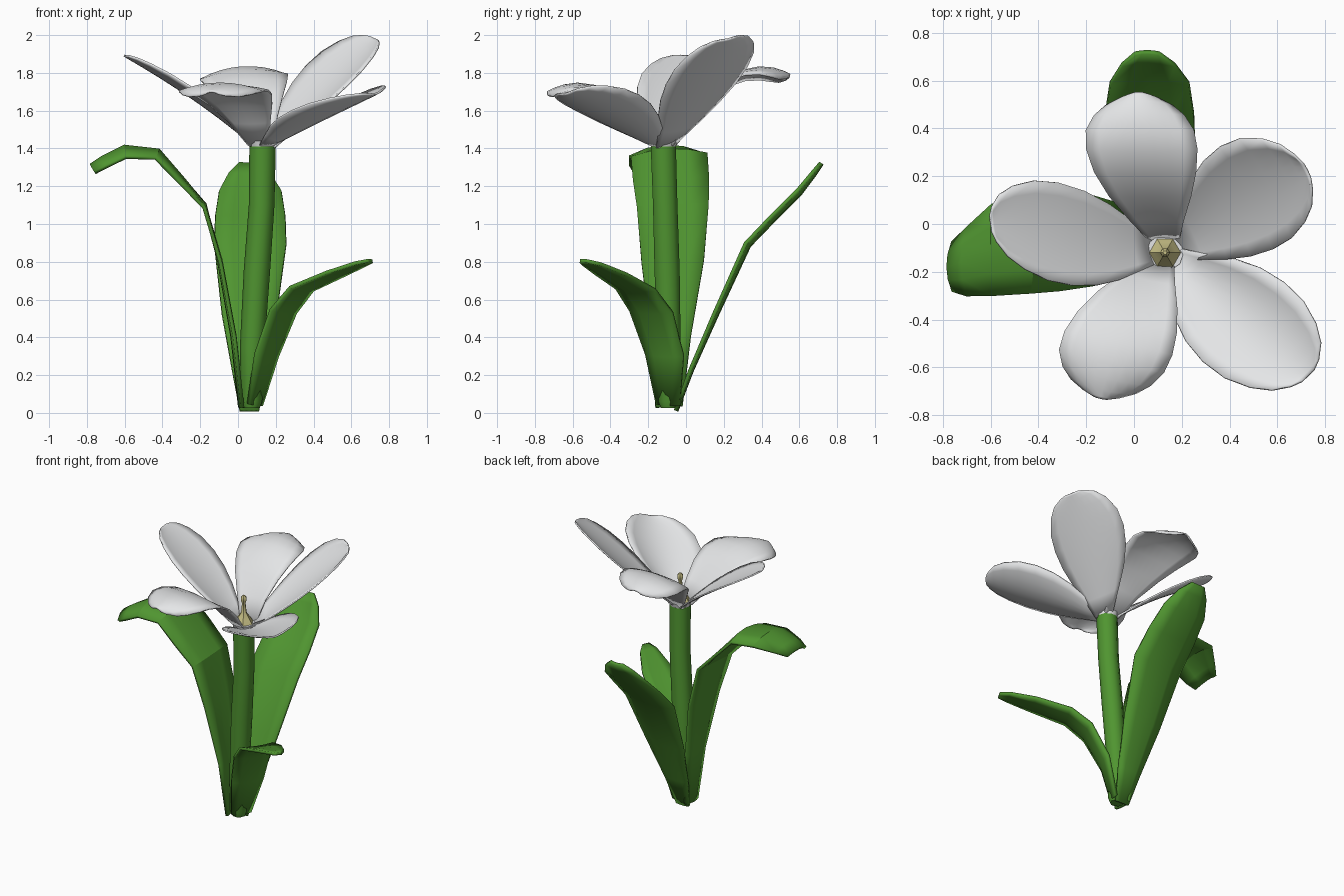
import bpy, bmesh, math
from mathutils import Vector

cube = bpy.data.objects.get("Cube")
if cube:
    bpy.data.objects.remove(cube, do_unlink=True)


def material(name, rgb):
    m = bpy.data.materials.new(name)
    m.use_nodes = True
    m.diffuse_color = (*rgb, 1)
    bsdf = next(n for n in m.node_tree.nodes if n.type == 'BSDF_PRINCIPLED')
    bsdf.inputs["Base Color"].default_value = (*rgb, 1)
    return m


green = material("leaf green", (0.08, 0.3, 0.03))
white = material("petal white", (0.8, 0.81, 0.82))
cream = material("pistil cream", (0.6, 0.55, 0.25))


def finish(name, bm, mat, angle, thickness=0):
    bmesh.ops.recalc_face_normals(bm, faces=bm.faces)
    mesh = bpy.data.meshes.new(name)
    bm.to_mesh(mesh)
    bm.free()
    mesh.materials.append(mat)
    ob = bpy.data.objects.new(name, mesh)
    bpy.context.collection.objects.link(ob)
    if thickness:
        mod = ob.modifiers.new("thickness", 'SOLIDIFY')
        mod.thickness = thickness
        mod.offset = 0
    bpy.ops.object.select_all(action='DESELECT')
    ob.select_set(True)
    bpy.context.view_layer.objects.active = ob
    bpy.ops.object.shade_smooth_by_angle(angle=math.radians(angle))


def tube(name, stations, sides, mat):
    """Horizontal rings (x, y, z, radius) joined into a capped tube."""
    bm = bmesh.new()
    rings = []
    for x, y, z, r in stations:
        turns = [math.tau * i / sides for i in range(sides)]
        rings.append([bm.verts.new((x + r * math.cos(a), y + r * math.sin(a), z)) for a in turns])
    for a, b in zip(rings, rings[1:]):
        for i in range(sides):
            j = (i + 1) % sides
            bm.faces.new((a[i], a[j], b[j], b[i]))
    bm.faces.new(rings[0])
    bm.faces.new(rings[-1])
    finish(name, bm, mat, 40)


def blade(name, centres, widths, side, cups, cols, mat, angle, thickness):
    """Sheet along a centre line; its edges lift by a cup that runs from base to tip."""
    bm = bmesh.new()
    side = Vector(side)
    rows = []
    last = len(centres) - 1
    for i, (c, w) in enumerate(zip(centres, widths)):
        tangent = centres[min(i + 1, last)] - centres[max(i - 1, 0)]
        up = tangent.cross(side).normalized()
        if up.z < 0:
            up.negate()
        cup = cups[0] + (cups[1] - cups[0]) * i / last
        row = []
        for k in range(cols + 1):
            s = 2 * k / cols - 1
            row.append(bm.verts.new(c + side * w * s + up * cup * w * s * s))
        rows.append(row)
    for a, b in zip(rows, rows[1:]):
        for k in range(cols):
            bm.faces.new((a[k], a[k + 1], b[k + 1], b[k]))
    finish(name, bm, mat, angle, thickness)


# Stem
tube("stem", [(0.07, -0.09, 0.025, 0.045), (0.07, -0.09, 0.06, 0.058), (0.075, -0.09, 0.35, 0.065),
              (0.1, -0.1, 0.75, 0.07), (0.125, -0.11, 1.1, 0.068), (0.13, -0.12, 1.41, 0.07)], 10, green)

# Pistil and the cup holding the petals
tube("petal_cup", [(0.13, -0.12, 1.405, 0.068), (0.13, -0.12, 1.44, 0.078)], 10, white)
tube("pistil", [(0.13, -0.12, z, r) for z, r in
                ((1.43, 0.072), (1.47, 0.048), (1.51, 0.02), (1.58, 0.013),
                 (1.6, 0.021), (1.62, 0.02), (1.635, 0.008))], 6, cream)

# Petals: base, middle, tip, half-width vector, cup at base and tip
outline = [(0, 0.25), (0.15, 0.49), (0.3, 0.74), (0.45, 0.92), (0.6, 1), (0.74, 0.97),
           (0.86, 0.81), (0.94, 0.6), (0.985, 0.34), (1, 0.15)]
petals = {
    "back_petal": ((0.13, -0.07, 1.41), (0.04, 0.24, 1.78), (0.02, 0.55, 1.79),
                   (0.232, 0, 0.015), (0.03, -0.12)),
    "left_back_petal": ((0.17, -0.1, 1.41), (0.435, 0.095, 1.70), (0.725, 0.225, 1.98),
                        (-0.11, 0.215, 0.05), (0.04, 0.04)),
    "right_petal": ((0.09, -0.11, 1.41), (-0.23, -0.055, 1.66), (-0.6, 0, 1.89),
                    (0.03, -0.215, 0), (0.03, 0.02)),
    "right_front_petal": ((0.11, -0.16, 1.41), (-0.04, -0.435, 1.71), (-0.14, -0.73, 1.7),
                          (0.225, -0.05, 0), (0.04, -0.11)),
    "left_front_petal": ((0.165, -0.15, 1.41), (0.425, -0.37, 1.545), (0.73, -0.635, 1.69),
                         (0.17, 0.165, 0.04), (0.09, 0.05)),
}
for name, (base, middle, tip, side, cups) in petals.items():
    a, m, b = Vector(base), Vector(middle), Vector(tip)
    handle = 2 * m - (a + b) / 2
    path = [a * (1 - t) ** 2 + handle * 2 * t * (1 - t) + b * t * t for t, w in outline]
    blade(name, path, [w for t, w in outline], side, cups, 8, white, 50, 0.01)

# Leaves: centre line with half widths, side direction, cup at base and tip
leaves = {
    "back_leaf": ([(0.06, -0.05, 0.01, 0.05), (0.06, 0.03, 0.22, 0.09), (0.06, 0.165, 0.52, 0.145),
                   (0.065, 0.335, 0.885, 0.19), (0.065, 0.475, 1.03, 0.185), (0.065, 0.605, 1.16, 0.165),
                   (0.06, 0.68, 1.26, 0.11), (0.055, 0.72, 1.32, 0.05)], (1, 0, 0), (0.1, 0.15)),
    "right_leaf": ([(0.01, -0.09, 0.03, 0.07), (-0.03, -0.08, 0.4, 0.105), (-0.1, -0.07, 0.8, 0.165),
                    (-0.175, -0.07, 1.1, 0.19), (-0.3, -0.08, 1.25, 0.2), (-0.42, -0.09, 1.39, 0.2),
                    (-0.6, -0.11, 1.41, 0.19), (-0.72, -0.16, 1.35, 0.14), (-0.78, -0.18, 1.31, 0.1)],
                   (0, 1, 0.05), (0.2, -0.4)),
    "left_leaf": ([(0.1, -0.1, 0.04, 0.07), (0.165, -0.12, 0.3, 0.115), (0.25, -0.19, 0.53, 0.13),
                   (0.34, -0.27, 0.65, 0.12), (0.52, -0.4, 0.735, 0.1), (0.65, -0.5, 0.79, 0.06),
                   (0.7, -0.54, 0.805, 0.025)], (0.5, 0.86, -0.05), (0.2, -0.05)),
}
for name, (stations, side, cups) in leaves.items():
    path = [Vector(s[:3]) for s in stations]
    blade(name, path, [s[3] for s in stations], side, cups, 4, green, 25, 0.02)
